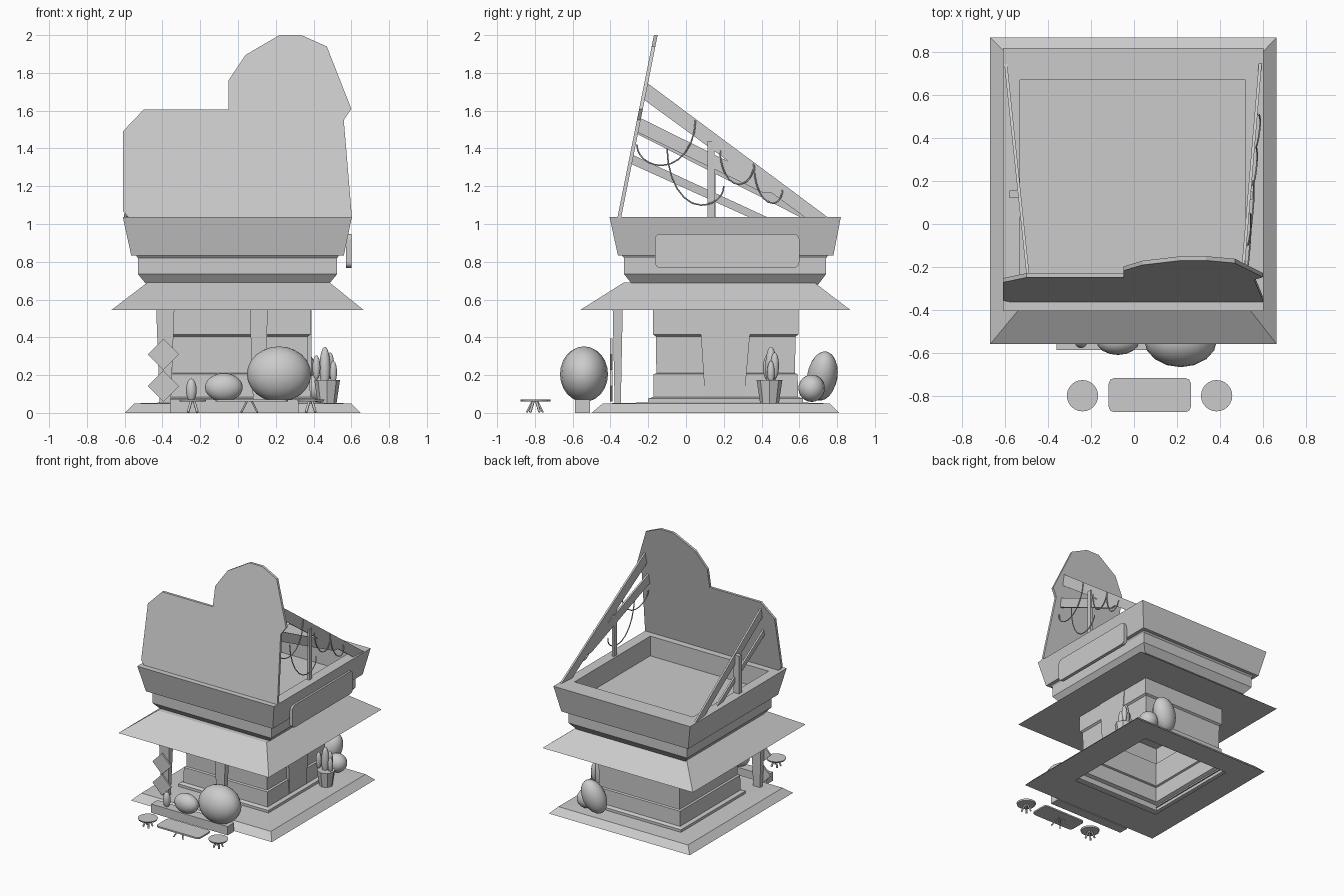
import bpy, bmesh, math
from mathutils import Vector

if "Cube" in bpy.data.objects:
    bpy.data.objects.remove(bpy.data.objects["Cube"])


def finish(name, bm, smooth=False):
    bmesh.ops.recalc_face_normals(bm, faces=bm.faces[:])
    me = bpy.data.meshes.new(name)
    bm.to_mesh(me)
    bm.free()
    ob = bpy.data.objects.new(name, me)
    bpy.context.collection.objects.link(ob)
    if smooth:
        for p in me.polygons:
            p.use_smooth = True
    return ob


def loft(name, rings, bottom=True, top=True):
    """Stack of rectangles (x0, x1, y0, y1, z)."""
    bm = bmesh.new()
    loops = [[bm.verts.new(c) for c in ((a, c0, z), (b, c0, z), (b, d, z), (a, d, z))]
             for a, b, c0, d, z in rings]
    for lo, hi in zip(loops, loops[1:]):
        for i in range(4):
            j = (i + 1) % 4
            bm.faces.new((lo[i], lo[j], hi[j], hi[i]))
    if bottom:
        bm.faces.new(loops[0][::-1])
    if top:
        bm.faces.new(loops[-1])
    return finish(name, bm)


def prism(name, pts, vec):
    bm = bmesh.new()
    f = bm.faces.new([bm.verts.new(p) for p in pts])
    ext = bmesh.ops.extrude_face_region(bm, geom=[f], use_keep_orig=True)
    bmesh.ops.translate(bm, vec=vec, verts=[v for v in ext['geom'] if isinstance(v, bmesh.types.BMVert)])
    return finish(name, bm)


def rounded(u0, u1, v0, v1, r, n=4):
    pts = []
    for k, (cu, cv) in enumerate(((u1 - r, v1 - r), (u0 + r, v1 - r), (u0 + r, v0 + r), (u1 - r, v0 + r))):
        for i in range(n + 1):
            a = math.pi / 2 * (k + i / n)
            pts.append((cu + r * math.cos(a), cv + r * math.sin(a)))
    return pts


def egg(name, loc, size, tilt=(0, 0, 0), seg=16):
    bm = bmesh.new()
    bmesh.ops.create_uvsphere(bm, u_segments=seg, v_segments=12, radius=1)
    ob = finish(name, bm, True)
    ob.location, ob.scale, ob.rotation_euler = loc, size, tilt
    return ob


def cone(name, loc, r1, r2, h, seg):
    bm = bmesh.new()
    bmesh.ops.create_cone(bm, cap_ends=True, segments=seg, radius1=r1, radius2=r2, depth=h)
    ob = finish(name, bm)
    ob.location = loc
    return ob


def tube(name, pts, r):
    cu = bpy.data.curves.new(name, 'CURVE')
    cu.dimensions, cu.bevel_depth, cu.bevel_resolution = '3D', r, 1
    cu.use_fill_caps = True
    sp = cu.splines.new('POLY')
    sp.points.add(len(pts) - 1)
    for p, c in zip(sp.points, pts):
        p.co = (*c, 1)
    ob = bpy.data.objects.new(name, cu)
    bpy.context.collection.objects.link(ob)


# base: sloped slab with an open centre
loft("base", [(-0.385, 0.405, -0.205, 0.615, 0), (-0.60, 0.65, -0.50, 0.81, 0), (-0.55, 0.60, -0.44, 0.76, 0.05),
              (-0.38, 0.40, -0.2, 0.61, 0.055)], False, False)


# body: stepped wall profile, inset around a centre rectangle
def inset(d, z):
    return (-0.355 - d, 0.375 + d, -0.165 - d, 0.585 + d, z)


loft("body", [inset(d, z) for d, z in (
    (0.035, 0.03), (0.035, 0.075), (0.008, 0.085), (0.006, 0.205), (-0.008, 0.21), (-0.008, 0.225),
    (-0.005, 0.405), (0.01, 0.415), (0.01, 0.55))], False, False)
prism("side_pilaster", [(0.36, 0.10, 0.09), (0.36, 0.31, 0.09), (0.36, 0.35, 0.55), (0.36, 0.07, 0.55)],
      (0.03, 0, 0))

# front posts, tapered
for i, x in enumerate((-0.385, 0.11)):
    loft(f"front_post_{i}", [(x - 0.03, x + 0.03, -0.378, -0.345, 0.05),
                             (x - 0.048, x + 0.048, -0.388, -0.335, 0.55)])

# awning, cornice and parapet
loft("awning", [(-0.67, 0.665, -0.56, 0.87, 0.545), (-0.48, 0.485, -0.33, 0.68, 0.69)])
cornice = loft("cornice", [(-0.485, 0.48, -0.285, 0.70, 0.68), (-0.53, 0.525, -0.328, 0.742, 0.735),
                           (-0.53, 0.525, -0.328, 0.742, 0.82), (-0.54, 0.535, -0.34, 0.755, 0.835)])
loft("parapet", [(-0.565, 0.56, -0.36, 0.78, 0.832), (-0.61, 0.603, -0.405, 0.82, 1.038),
                 (-0.53, 0.52, -0.29, 0.67, 1.038), (-0.53, 0.52, -0.29, 0.67, 0.88)])

# leaning front signboard
outline = [(-0.58, 1.035), (-0.61, 1.07), (-0.61, 1.49), (-0.50, 1.605), (-0.05, 1.605), (-0.05, 1.76),
           (0.04, 1.895), (0.22, 2.0), (0.335, 2.0), (0.47, 1.94), (0.60, 1.61), (0.56, 1.55), (0.603, 1.035)]
prism("signboard", [(x, -0.362 + (z - 1.04) * 0.2, z) for x, z in outline], (0, 0.02, 0))

# side panel
prism("side_panel", [(0.572, y, z) for y, z in rounded(-0.165, 0.6, 0.768, 0.948, 0.03)], (0.028, 0, 0))


# trusses behind the signboard
def truss_x(side, y):
    return 0.50 + (y + 0.22) * 0.084 if side > 0 else -0.487 - (y + 0.24) * 0.105


def beam(name, side, a, b, h, t=0.014):
    """Sloped plank whose lower end is cut level."""
    cut = h * (b[0] - a[0]) / (a[1] - b[1])
    corners = (a, b, (b[0] - cut, b[1]), (a[0] - 0.015, a[1] - h))
    prism(name, [(truss_x(side, y), y, z) for y, z in corners], (side * t, 0, 0))


beam("right_top_beam", 1, (-0.21, 1.75), (0.75, 1.036), 0.09)
beam("right_low_beam", 1, (-0.24, 1.56), (0.56, 1.165), 0.075)
beam("left_top_beam", -1, (-0.24, 1.55), (0.75, 1.036), 0.075)
beam("left_low_beam", -1, (-0.28, 1.365), (0.43, 1.036), 0.045)
loft("right_strut", [(0.533, 0.552, 0.115, 0.152, 1.03), (0.533, 0.552, 0.115, 0.152, 1.44)])
loft("left_strut", [(-0.58, -0.53, 0.12, 0.155, 1.03), (-0.58, -0.53, 0.12, 0.155, 1.34)])

# cables hanging from the right truss: start, sag point, end
for i, (a, m, b) in enumerate((((-0.26, 1.42), (-0.13, 1.31), (0.05, 1.55)),
                               ((-0.10, 1.40), (0.08, 1.10), (0.20, 1.20)),
                               ((0.18, 1.39), (0.28, 1.21), (0.36, 1.32)),
                               ((0.36, 1.31), (0.46, 1.11), (0.51, 1.18)))):
    pts = []
    for k in range(13):
        t = math.pi / 2 * k / 6
        e, w = (a if k <= 6 else b), abs(math.cos(t))
        y, z = m[0] + (e[0] - m[0]) * w, m[1] + (e[1] - m[1]) * (1 - math.sin(t))
        pts.append((truss_x(1, y) + 0.018 + 0.012 * math.sin(t), y, z))
    tube(f"cable_{i}", pts, 0.004)

# hanging diamond plates on the left post
for i, z in enumerate((0.31, 0.142)):
    h = 0.083
    prism(f"diamond_{i}", [(-0.395 - h, -0.402, z), (-0.395, -0.402, z - h), (-0.395 + h, -0.402, z),
                           (-0.395, -0.402, z + h)], (0, 0.013, 0))

# front planter box and rounded bushes
loft("planter_box", [(-0.36, 0.32, -0.588, -0.508, 0), (-0.36, 0.32, -0.588, -0.508, 0.07)])
egg("big_bush", (0.217, -0.54, 0.205), (0.17, 0.127, 0.147))
egg("medium_bush", (-0.075, -0.545, 0.135), (0.1, 0.065, 0.075))
egg("small_bush", (-0.247, -0.55, 0.12), (0.028, 0.028, 0.062))
egg("back_tall_bush", (0.31, 0.722, 0.195), (0.09, 0.08, 0.137), (-0.15, 0.4, 0))
egg("back_low_bush", (0.415, 0.665, 0.13), (0.075, 0.07, 0.072))

# potted cactus
cone("cactus_pot", (0.472, 0.442, 0.113), 0.05, 0.068, 0.12, 8)
for i, (x, y, z, r, h) in enumerate(((0.46, 0.45, 0.24, 0.03, 0.11), (0.488, 0.47, 0.25, 0.022, 0.07),
                                     (0.415, 0.43, 0.24, 0.022, 0.065), (0.505, 0.45, 0.215, 0.02, 0.06))):
    egg(f"cactus_stem_{i}", (x, y, z), (r, r, h), (0, 0, 0), 10)


# table and stools with splayed legs
def legs(name, x, y, spread, r):
    for k in range(4):
        a = math.pi / 4 + k * math.pi / 2
        d = Vector((math.cos(a), math.sin(a), 0))
        c = Vector((x, y, 0))
        tube(f"{name}_leg_{k}", [c + d * spread * 0.3 + Vector((0, 0, 0.062)),
                                 c + d * spread + Vector((0, 0, 0.004))], r)


prism("table_top", [(x, y, 0.06) for x, y in rounded(-0.118, 0.265, -0.877, -0.718, 0.025, 2)], (0, 0, 0.012))
legs("table", 0.06, -0.80, 0.06, 0.005)
for i, x in enumerate((-0.24, 0.385)):
    cone(f"stool_seat_{i}", (x, -0.80, 0.066), 0.068, 0.073, 0.012, 24)
    legs(f"stool_{i}", x, -0.80, 0.035, 0.007)
